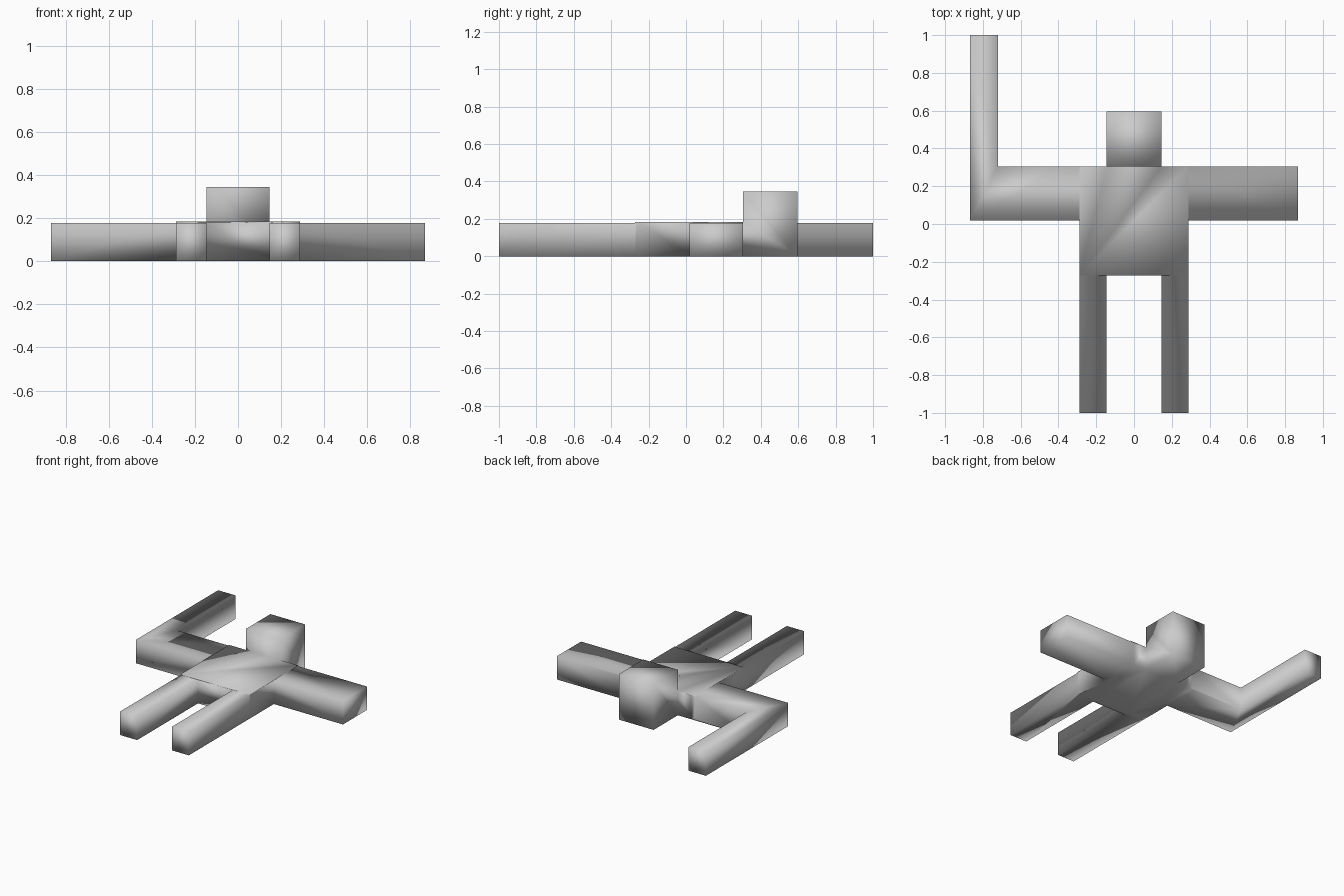
import bpy
import bmesh

if "Cube" in bpy.data.objects:
    bpy.data.objects.remove(bpy.data.objects["Cube"])


def prism(name, outline, height):
    """Extrude a counter-clockwise ground outline straight up."""
    bm = bmesh.new()
    base = bm.faces.new([bm.verts.new((x, y, 0)) for x, y in outline])
    top = bmesh.ops.extrude_face_region(bm, geom=[base], use_keep_orig=True)
    verts = [v for v in top["geom"] if isinstance(v, bmesh.types.BMVert)]
    bmesh.ops.translate(bm, verts=verts, vec=(0, 0, height))
    bmesh.ops.recalc_face_normals(bm, faces=bm.faces[:])
    mesh = bpy.data.meshes.new(name)
    bm.to_mesh(mesh)
    bm.free()
    obj = bpy.data.objects.new(name, mesh)
    bpy.context.collection.objects.link(obj)
    return obj


def rect(x0, x1, y0, y1):
    return [(x0, y0), (x1, y0), (x1, y1), (x0, y1)]


LIMB = 0.178   # limb thickness
LAP = 0.03     # how far limbs run into the torso

# Torso
figure = prism("blocky_figure", rect(-0.288, 0.288, -0.272, 0.305), 0.184)

# Head, straight arm, raised arm and legs
parts = [
    prism("head", rect(-0.145, 0.145, 0.305 - LAP, 0.595), 0.345),
    prism("straight_arm", rect(0.288 - LAP, 0.867, 0.018, 0.305), LIMB),
    prism("raised_arm", [(-0.867, 0.018), (-0.288 + LAP, 0.018),
                         (-0.288 + LAP, 0.305), (-0.72, 0.305),
                         (-0.72, 1.0), (-0.867, 1.0)], LIMB),
]
for side, x0 in (("left", -0.288), ("right", 0.145)):
    parts.append(prism(side + "_leg",
                       rect(x0, x0 + 0.143, -1.0, -0.272 + LAP), LIMB))

# Trim the head flush with the back of the torso
for v in parts[0].data.vertices:
    v.co.y = max(v.co.y, 0.305)

# Fuse everything into one continuous skin
bpy.context.view_layer.objects.active = figure
for part in parts:
    mod = figure.modifiers.new("join_" + part.name, "BOOLEAN")
    mod.operation = "UNION"
    mod.solver = "EXACT"
    mod.object = part
    bpy.ops.object.modifier_apply(modifier=mod.name)
    bpy.data.objects.remove(part, do_unlink=True)

# Soft shading across the whole skin
figure.data.shade_smooth()
